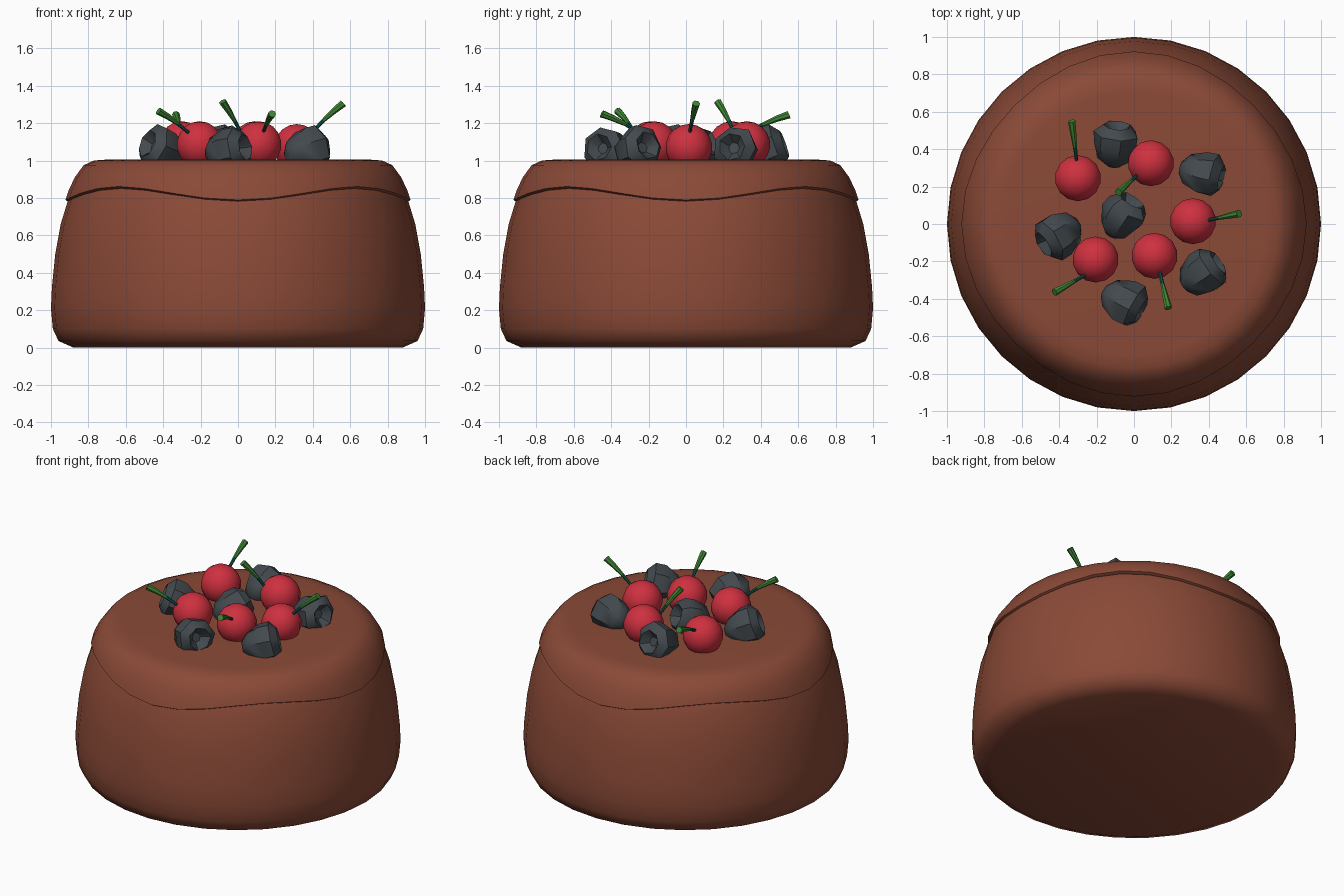
import bpy, bmesh, math, random
from mathutils import Vector

if "Cube" in bpy.data.objects:
    bpy.data.objects.remove(bpy.data.objects["Cube"])

random.seed(4)


def mat(name, rgb):
    m = bpy.data.materials.new(name)
    m.diffuse_color = (*rgb, 1)
    m.use_nodes = True
    m.node_tree.nodes["Principled BSDF"].inputs["Base Color"].default_value = m.diffuse_color
    return m


brown = mat("chocolate brown", (0.255, 0.068, 0.038))
red = mat("cherry red", (0.62, 0.03, 0.05))
dark = mat("berry slate", (0.055, 0.067, 0.076))
green = mat("stem green", (0.05, 0.24, 0.035))
teal = mat("stem base teal", (0.004, 0.10, 0.07))


def lathe(name, n, rings, point, mats, smooth=60, caps=True, closed=False):
    """Skin rings of n points; point(ring, angle) gives each position."""
    bm = bmesh.new()
    rows = [[bm.verts.new(point(r, math.tau * i / n)) for i in range(n)] for r in rings]
    pairs = list(zip(rows, rows[1:]))
    for k, (a, b) in enumerate(pairs):
        for i in range(n):
            j = (i + 1) % n
            f = bm.faces.new((a[i], a[j], b[j], b[i]))
            f.material_index = min(k, len(mats) - 1)
    if caps:
        bm.faces.new(rows[0][::-1])
        bm.faces.new(rows[-1]).material_index = len(mats) - 1
    bmesh.ops.remove_doubles(bm, verts=bm.verts, dist=1e-5)
    bmesh.ops.recalc_face_normals(bm, faces=bm.faces)
    me = bpy.data.meshes.new(name)
    bm.to_mesh(me)
    bm.free()
    ob = bpy.data.objects.new(name, me)
    bpy.context.collection.objects.link(ob)
    for m in mats:
        me.materials.append(m)
    bpy.ops.object.select_all(action='DESELECT')
    ob.select_set(True)
    bpy.context.view_layer.objects.active = ob
    bpy.ops.object.shade_smooth_by_angle(angle=math.radians(smooth))
    return ob


# Cake body
body = [(0.88, 0.0), (0.96, 0.035), (0.99, 0.10), (1.0, 0.21), (0.995, 0.32),
        (0.977, 0.50), (0.948, 0.66), (0.905, 0.80), (0.86, 0.90), (0.77, 0.98)]
lathe("cake_body", 32, body,
      lambda p, a: (p[0] * math.cos(a), p[0] * math.sin(a), p[1]), [brown])

# Icing cap with a wavy lower edge; second value w is how much the wave lifts the ring
icing = [(0.895, 0.815, 1.0), (0.912, 0.825, 1.0), (0.898, 0.865, 0.7), (0.87, 0.92, 0.3),
         (0.825, 0.975, 0), (0.77, 1.0, 0), (0.70, 1.005, 0)]


def icing_point(p, a):
    wave = -0.036 * math.cos(4 * a) * p[2]
    r = p[0] - 0.3 * wave
    return (r * math.cos(a), r * math.sin(a), p[1] + wave)


lathe("icing_cap", 32, icing, icing_point, [brown], caps=True)

# Cherries with curved stems: centre, stem base, stem tip
cherries = [
    ((-0.30, 0.245, 1.085), (-0.305, 0.33, 1.15), (-0.332, 0.55, 1.245)),
    ((0.09, 0.325, 1.085), (0.02, 0.265, 1.14), (-0.083, 0.17, 1.315)),
    ((0.315, 0.015, 1.07), (0.395, 0.02, 1.15), (0.562, 0.055, 1.305)),
    ((-0.205, -0.19, 1.085), (-0.265, -0.275, 1.15), (-0.425, -0.365, 1.265)),
    ((0.11, -0.17, 1.085), (0.135, -0.25, 1.15), (0.183, -0.45, 1.25)),
]
for k, (c, base, tip) in enumerate(cherries, 1):
    bpy.ops.mesh.primitive_uv_sphere_add(segments=14, ring_count=9, radius=0.125, location=c)
    ob = bpy.context.object
    ob.name = f"cherry_{k}"
    ob.data.materials.append(red)
    bpy.ops.object.shade_smooth_by_angle(angle=math.radians(60))
    b, t = Vector(base), Vector(tip)
    q = (t - b).normalized().to_track_quat('Z', 'Y')
    sag = Vector((0, 0, 0.008))

    def stem_point(p, a):
        u, r = p
        bend = sag * math.sin(math.pi * u)
        return b.lerp(t, u) + bend + q @ Vector((r * math.cos(a), r * math.sin(a), 0))

    lathe(f"cherry_stem_{k}", 7, [(0, 0.009), (0.36, 0.011), (0.7, 0.017), (1, 0.021)],
          stem_point, [teal, green], 50)

# Dark berries: lumpy low-poly balls with a dented end facing a direction
berries = [
    ((-0.10, 0.425, 1.055), (0.1, 1, 0.35)),
    ((0.365, 0.27, 1.055), (1, -0.25, 0.2)),
    ((-0.065, 0.04, 1.06), (0.5, 0.8, 0.35)),
    ((-0.40, -0.055, 1.055), (-0.8, -0.5, 0.35)),
    ((0.365, -0.265, 1.055), (0.7, 0.5, 0.2)),
    ((-0.055, -0.415, 1.055), (0.75, -0.4, 0.15)),
]
berry = [(0.035, -0.122), (0.085, -0.085), (0.12, 0.0), (0.122, 0.065),
         (0.075, 0.108), (0.03, 0.06)]
for k, (c, d) in enumerate(berries, 1):
    q = Vector(d).to_track_quat('Z', 'Y')

    def berry_point(p, a):
        r = p[0] * random.uniform(0.92, 1.06)
        return Vector(c) + q @ Vector((r * math.cos(a), r * math.sin(a), p[1]))

    lathe(f"dark_berry_{k}", 7, berry, berry_point, [dark], 40)
